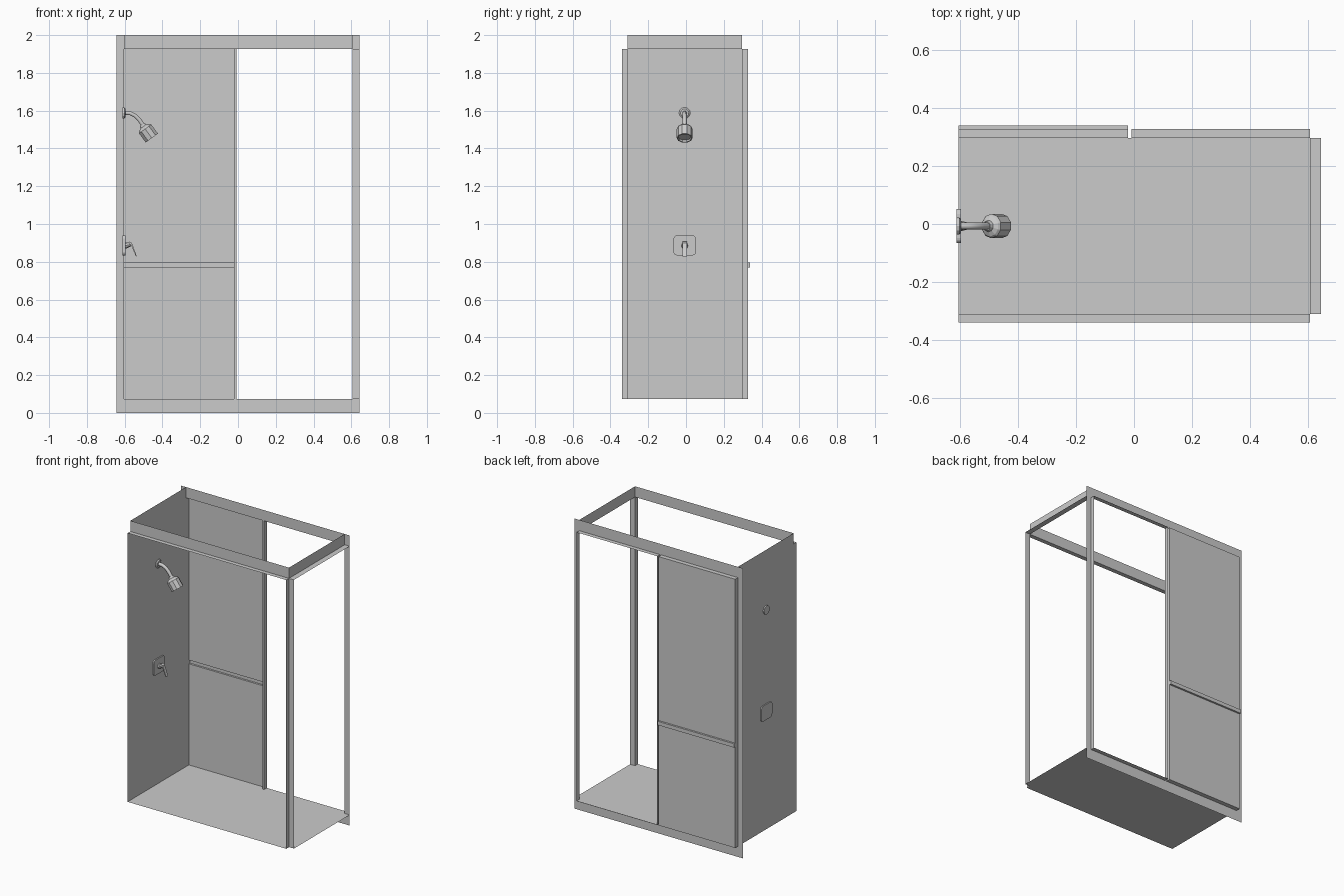
import bpy, bmesh, math
from mathutils import Vector

if "Cube" in bpy.data.objects:
    bpy.data.objects.remove(bpy.data.objects["Cube"])

# Main planes of the enclosure
XL, XR, XO = -0.604, 0.606, 0.644      # left wall, right opening, outer edge
YF, YFO = -0.31, -0.34                 # front opening plane, its outer reveal
YB, YBO, YR = 0.297, 0.327, 0.34       # back frame, reveal, rail face
ZF, ZH, ZT = 0.073, 1.926, 2.0         # floor, header underside, top
M0, M1 = -0.021, -0.009                # back mullion
R0, R1 = 0.77, 0.796                   # rail heights
YC = -0.007                            # fixtures centre line


def add(name, bm):
    me = bpy.data.meshes.new(name)
    bm.to_mesh(me)
    bm.free()
    ob = bpy.data.objects.new(name, me)
    bpy.context.collection.objects.link(ob)
    return ob


def sheets(name, *rects):
    """Flat sheets; each is x0,x1,y0,y1,z0,z1 with one axis of zero extent."""
    bm = bmesh.new()
    for x0, x1, y0, y1, z0, z1 in rects:
        if x0 == x1:
            c = [(x0, y0, z0), (x0, y1, z0), (x0, y1, z1), (x0, y0, z1)]
        elif y0 == y1:
            c = [(x0, y0, z0), (x1, y0, z0), (x1, y0, z1), (x0, y0, z1)]
        else:
            c = [(x0, y0, z0), (x1, y0, z0), (x1, y1, z0), (x0, y1, z0)]
        bm.faces.new([bm.verts.new(p) for p in c])
    bmesh.ops.remove_doubles(bm, verts=bm.verts, dist=1e-5)
    return add(name, bm)


def lathe(name, start, direction, profile, sides):
    """Solid from (distance, radius) rings along an axis."""
    bm = bmesh.new()
    q = Vector(direction).to_track_quat('Z', 'Y')
    rings = []
    for d, r in profile:
        rings.append([bm.verts.new(Vector(start) + q @ Vector(
            (r * math.cos(a), r * math.sin(a), d)))
            for a in (2 * math.pi * i / sides for i in range(sides))])
    for a, b in zip(rings, rings[1:]):
        for i in range(sides):
            j = (i + 1) % sides
            bm.faces.new((a[i], a[j], b[j], b[i]))
    bm.faces.new(rings[0][::-1])
    bm.faces.new(rings[-1])
    bmesh.ops.recalc_face_normals(bm, faces=bm.faces)
    return add(name, bm)


def prism(name, outline, axis):
    """Extrude a closed outline along a vector."""
    bm = bmesh.new()
    f = bm.faces.new([bm.verts.new(p) for p in outline])
    new = bmesh.ops.extrude_face_region(bm, geom=[f], use_keep_orig=True)['geom']
    bmesh.ops.translate(bm, vec=axis, verts=[v for v in new if isinstance(v, bmesh.types.BMVert)])
    bmesh.ops.recalc_face_normals(bm, faces=bm.faces)
    return add(name, bm)


# Floor and fixture wall
sheets("floor", (XL, XR, YF, YB, ZF, ZF))
sheets("left_wall", (XL, XL, YF, YB, ZF, ZH), (XL, XL, YF, YB, ZH, ZT))

# Back frame: large flat surround with mullion
sheets("back_frame",
       (-XO, XL, YB, YB, 0, ZT), (XR, XO, YB, YB, 0, ZT),
       (XL, XR, YB, YB, 0, ZF), (XL, XR, YB, YB, ZH, ZT),
       (M0, M1, YB, YB, ZF, ZH))

# Front and right headers
sheets("front_header", (XL, XR, YF, YF, ZH, ZT))
sheets("right_header", (XR, XR, YF, YB, ZH, ZT))

# Reveals around the openings in the front and back planes
for name, x0, x1, y0, y1 in (("front_reveal", XL, XR, YFO, YF),
                             ("back_panel_reveal", XL, M0, YB, YBO),
                             ("back_opening_reveal", M1, XR, YB, YBO)):
    sheets(name, *[(x, x, y0, y1, ZF, ZH) for x in (x0, x1)],
           *[(x0, x1, y0, y1, z, z) for z in (ZF, ZH)])

# Reveal of the right opening
sheets("right_reveal", *[(XR, XO, y, y, ZF, ZH) for y in (YF, YB)],
       *[(XR, XO, YF, YB, z, z) for z in (ZF, ZH)])

# Back panel with folded-out cross rail
sheets("back_panel", (XL, M0, YBO, YBO, ZF, R0), (XL, M0, YBO, YBO, R1, ZH))
sheets("cross_rail", (XL, M0, YR, YR, R0, R1),
       *[(XL, M0, YBO, YR, z, z) for z in (R0, R1)],
       *[(x, x, YBO, YR, R0, R1) for x in (XL, M0)])

# Shower arm: flange and bent pipe
lathe("arm_flange", (-0.612, YC, 1.588), (1, 0, 0),
      [(0, 0.03), (0.01, 0.03), (0.016, 0.022)], 12)
cu = bpy.data.curves.new("shower_arm", 'CURVE')
cu.dimensions = '3D'
cu.bevel_depth = 0.012
cu.bevel_resolution = 1
cu.use_fill_caps = True
path = [(-0.605, 1.588), (-0.572, 1.587), (-0.545, 1.574), (-0.524, 1.554), (-0.503, 1.523)]
sp = cu.splines.new('POLY')
sp.points.add(len(path) - 1)
for p, (x, z) in zip(sp.points, path):
    p.co = (x, YC, z, 1)
arm = bpy.data.objects.new("shower_arm", cu)
bpy.context.collection.objects.link(arm)
bpy.context.view_layer.objects.active = arm
arm.select_set(True)
bpy.ops.object.convert(target='MESH')

# Shower head with recessed spray face
lathe("shower_head", (-0.508, YC, 1.526), (0.59, 0, -0.81),
      [(0, 0.016), (0.012, 0.02), (0.02, 0.036), (0.028, 0.042),
       (0.088, 0.042), (0.088, 0.036), (0.078, 0.034)], 10)

# Valve plate with rounded corners
hw, hh, r = 0.059, 0.053, 0.018
corners = [(1, 1), (-1, 1), (-1, -1), (1, -1)]
outline = []
for k, (sy, sz) in enumerate(corners):
    for i in range(4):
        a = math.radians(90 * k + 30 * i)
        outline.append((-0.612, YC + sy * (hw - r) + r * math.cos(a),
                        0.887 + sz * (hh - r) + r * math.sin(a)))
prism("valve_plate", outline, (0.016, 0, 0))

# Valve stem and bent lever
lathe("valve_stem", (-0.598, YC, 0.885), (1, 0, 0.25), [(0, 0.018), (0.03, 0.011)], 10)
side = [(-0.592, 0.897), (-0.575, 0.907), (-0.562, 0.9), (-0.536, 0.829),
        (-0.541, 0.829), (-0.566, 0.89), (-0.576, 0.899), (-0.592, 0.888)]
prism("valve_lever", [(x, YC - 0.011, z) for x, z in side], (0, 0.022, 0))
